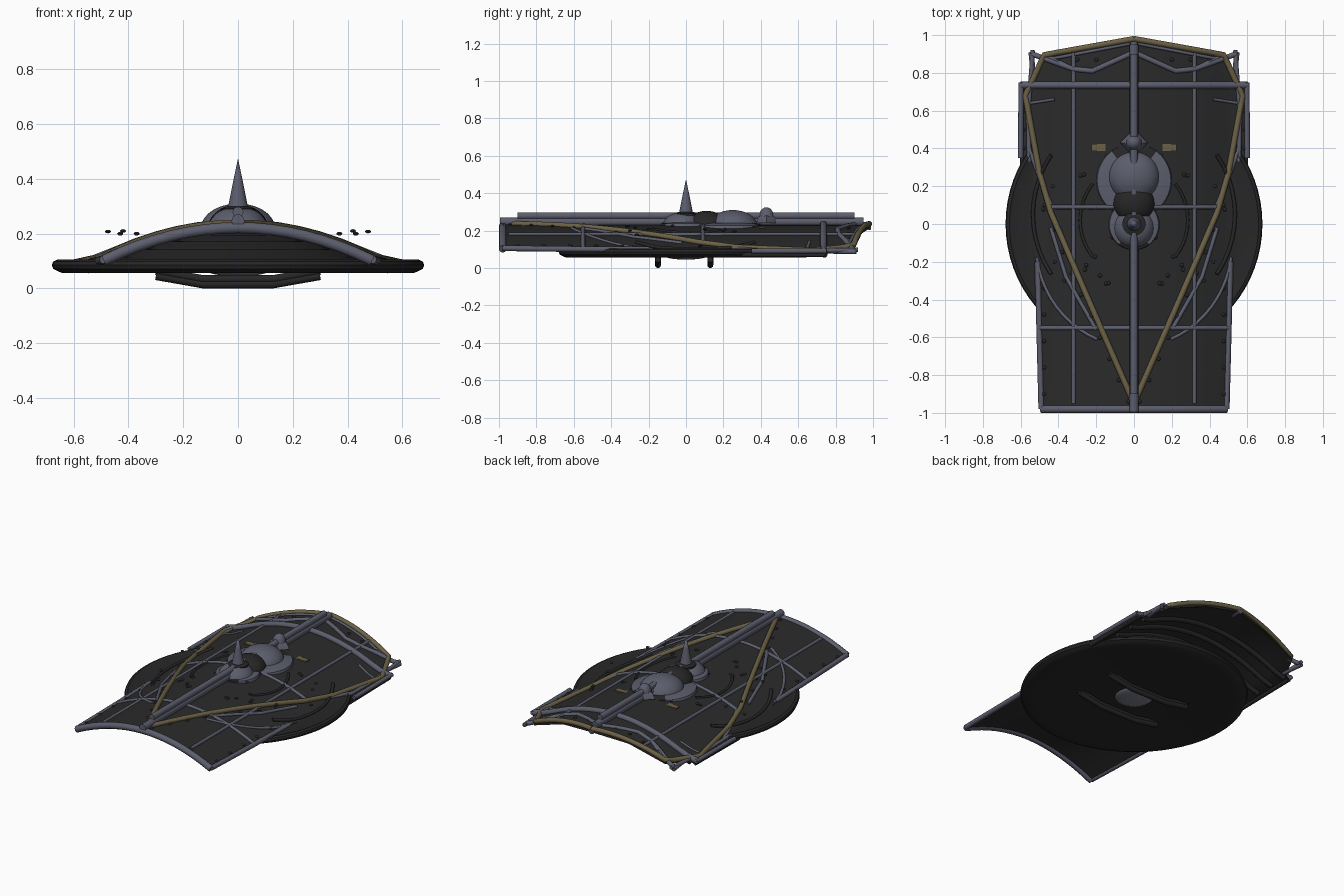
import bpy, bmesh, math, random
from mathutils import Vector

if "Cube" in bpy.data.objects:
    bpy.data.objects.remove(bpy.data.objects["Cube"])

random.seed(4)


def colour(name, rgb):
    m = bpy.data.materials.new(name)
    m.diffuse_color = (*rgb, 1)
    m.use_nodes = True
    m.node_tree.nodes["Principled BSDF"].inputs["Base Color"].default_value = m.diffuse_color
    return m


DARK = colour("charcoal hull", (0.0235, 0.0235, 0.0235))
BLACK = colour("black trim", (0.02, 0.02, 0.021))
SLATE = colour("slate metal", (0.105, 0.11, 0.15))
PALE = colour("pale slate lens", (0.2, 0.205, 0.26))
GOLD = colour("dull gold", (0.15, 0.12, 0.06))


def arch(x):
    """Height of the arched deck at a given x."""
    x = abs(x)
    return 0.222 - 0.5 * x * x if x < 0.5 else 0.097 - 0.22 * (x - 0.5)


def finish(bm, name, mat, smooth=40):
    bmesh.ops.recalc_face_normals(bm, faces=bm.faces)
    me = bpy.data.meshes.new(name)
    bm.to_mesh(me)
    bm.free()
    ob = bpy.data.objects.new(name, me)
    bpy.context.collection.objects.link(ob)
    me.materials.append(mat)
    bpy.context.view_layer.objects.active = ob
    ob.select_set(True)
    bpy.ops.object.shade_smooth_by_angle(angle=math.radians(smooth))
    ob.select_set(False)
    return ob


def tube(name, pts, r, mat, lift=0.008, sides=10):
    """Round bar through points; 2D points are draped over the deck."""
    path = []
    for a, b in zip(pts, pts[1:]):
        n = 8 if len(a) == 2 else 1
        path += [Vector(a).lerp(Vector(b), i / n) for i in range(n)]
    path.append(Vector(pts[-1]))
    path = [Vector((p[0], p[1], arch(p[0]) + lift)) if len(p) == 2 else p for p in path]
    bm = bmesh.new()
    rings = []
    for i, p in enumerate(path):
        d = (path[min(i + 1, len(path) - 1)] - path[max(i - 1, 0)]).normalized()
        u = d.cross(Vector((0, 0, 1))).normalized()
        v = u.cross(d)
        rings.append([bm.verts.new(p + r * (math.cos(t) * u + math.sin(t) * v))
                      for t in (2 * math.pi * k / sides for k in range(sides))])
    for a, b in zip(rings, rings[1:]):
        for k in range(sides):
            bm.faces.new((a[k], a[(k + 1) % sides], b[(k + 1) % sides], b[k]))
    bm.faces.new(rings[0])
    bm.faces.new(rings[-1])
    return finish(bm, name, mat, 50)


def pair(name, pts, r, mat, lift=0.008):
    for side, s in (("right", 1), ("left", -1)):
        tube(f"{name}_{side}", [(s * p[0], *p[1:]) for p in pts], r, mat, lift)


def arc(cy, rx, ry, a0, a1, n=10):
    """Points along an elliptical arc about (0, cy), angles in degrees."""
    angles = [math.radians(a0 + (a1 - a0) * i / n) for i in range(n + 1)]
    return [(rx * math.cos(a), cy + ry * math.sin(a)) for a in angles]


def lathe(name, profile, centre, mat, steps=48):
    """Spin a radius/height profile about a vertical axis."""
    bm = bmesh.new()
    vs = [bm.verts.new((r, 0, z)) for r, z in profile]
    es = [bm.edges.new(e) for e in zip(vs, vs[1:])]
    bmesh.ops.spin(bm, geom=vs + es, cent=(0, 0, 0), axis=(0, 0, 1),
                   angle=2 * math.pi, steps=steps)
    bmesh.ops.remove_doubles(bm, verts=bm.verts, dist=1e-5)
    bmesh.ops.translate(bm, verts=bm.verts, vec=(*centre, 0))
    return finish(bm, name, mat)


def dome(name, y, r, base, top, mat):
    prof = [(r * math.cos(a), base + (top - base) * math.sin(a))
            for a in (math.pi / 2 * i / 10 for i in range(11))]
    prof[-1] = (0, top)
    return lathe(name, prof, (0, y), mat, 32)


def two_tone(ob, cy, limit):
    """Blacken collar faces lying towards the front and back."""
    ob.data.materials.append(BLACK)
    for p in ob.data.polygons:
        p.material_index = int(abs(p.center.y - cy) > limit * math.hypot(p.center.x, p.center.y - cy))


# Arched deck plate, built from half-width stations along y
stations = [(-0.985, 0.49), (-0.6, 0.505), (-0.2, 0.52), (0.1, 0.56), (0.33, 0.6), (0.74, 0.6),
            (0.755, 0.55), (0.9, 0.48), (0.94, 0.24), (0.985, 0)]
bm = bmesh.new()
N = 32
layers = []
for dz in (0.008, -0.008):
    layers.append([[bm.verts.new((x, y, arch(x) + dz))
                    for x in (w * (2 * i / N - 1) for i in range(N + 1))] for y, w in stations])
for rows in layers:
    for a, b in zip(rows, rows[1:]):
        for i in range(N):
            bm.faces.new((a[i], a[i + 1], b[i + 1], b[i]))
top, low = layers
for j in range(len(stations) - 1):
    for i in (0, N):
        bm.faces.new((top[j][i], top[j + 1][i], low[j + 1][i], low[j][i]))
for i in range(N):
    bm.faces.new((top[0][i], top[0][i + 1], low[0][i + 1], low[0][i]))
bmesh.ops.remove_doubles(bm, verts=bm.verts, dist=1e-4)
finish(bm, "deck_plate", DARK, 30)

# Round lower saucer: flat belly, rounded rim, stepped crown under the deck
lathe("saucer", [(0, 0.064), (0.60, 0.058), (0.64, 0.056), (0.66, 0.064), (0.675, 0.072),
                 (0.68, 0.085), (0.675, 0.098), (0.66, 0.105), (0.645, 0.098), (0.56, 0.098),
                 (0.48, 0.098), (0.45, 0.112), (0.41, 0.116), (0.37, 0.142), (0.32, 0.146),
                 (0.28, 0.172), (0.22, 0.175), (0.18, 0.195), (0, 0.205)], (0, 0), BLACK, 72)
dome("belly_lens", 0, 0.115, 0.066, 0.045, PALE)

# Arched ribs under the rear deck
for i, y in enumerate((0.5, 0.62, 0.74)):
    tube(f"under_rib_{i}", [(-0.55, y), (0, y), (0.55, y)], 0.016, BLACK, -0.016)

# Landing skids
for n, y in (("front", -0.15), ("rear", 0.13)):
    for k in range(2):
        tube(f"{n}_skid_{k}", [(x, y, z + 0.018 * k) for x, z in
             ((-0.3, 0.046), (-0.13, 0.016), (0.13, 0.016), (0.3, 0.046))], 0.016, BLACK)

# Central spine
tube("spine_lower", [(0, -0.995, 0.247), (0, 0.95, 0.247)], 0.024, SLATE)
tube("spine_upper", [(0, -0.9, 0.279), (0, 0.9, 0.279)], 0.02, SLATE)
tube("spine_tail", [(0, 0.9, 0.235), (0, 0.99, 0.222)], 0.02, SLATE)

# Edge rails and cross bars
tube("front_rail", [(-0.49, -0.98), (0, -0.98), (0.49, -0.98)], 0.021, SLATE, 0)
tube("front_crossbar", [(-0.5, -0.55), (0, -0.55), (0.5, -0.55)], 0.012, SLATE)
tube("middle_crossbar", [(-0.45, 0.09), (0, 0.09), (0.45, 0.09)], 0.012, SLATE)
tube("rear_crossbar", [(-0.6, 0.735), (0, 0.735), (0.6, 0.735)], 0.019, SLATE, 0.013)
pair("front_side_rail", [(0.49, -0.98), (0.51, -0.2)], 0.016, SLATE, 0.004)
pair("rear_side_rail", [(0.6, 0.35), (0.598, 0.75)], 0.014, SLATE, 0.016)
pair("rear_side_skirt", [(0.59, 0.3), (0.585, 0.74)], 0.014, BLACK, -0.006)
pair("inner_side_rail", [(0.555, 0.33), (0.56, 0.6), (0.535, 0.92)], 0.012, SLATE)
pair("long_stringer", [(0.32, -0.95), (0.32, 0.92)], 0.011, SLATE)
pair("rear_strut", [(0.02, 0.9), (0.22, 0.81), (0.32, 0.82), (0.54, 0.9)], 0.014, SLATE)
pair("rear_brace", [(0.32, 0.82), (0.48, 0.9)], 0.01, SLATE)
pair("rear_edge_rail", [(0.46, 0.87), (0.02, 0.955)], 0.009, SLATE)
pair("tail_horn", [(0.53, 0.76), (0.545, 0.91)], 0.014, SLATE, 0)
pair("diagonal_brace", [(0.2, -0.56), (0.36, -0.28), (0.44, -0.02)], 0.011, SLATE)
pair("curved_brace", arc(-0.1, 0.52, 0.55, -68, -8), 0.009, SLATE)
pair("short_brace", [(0.42, 0.66), (0.55, 0.64)], 0.008, SLATE)
pair("flank_brace", [(0.44, 0.1), (0.5, 0.25), (0.555, 0.4)], 0.012, SLATE)
pair("flank_hoop", arc(0.05, 0.535, 0.55, -35, 35), 0.01, BLACK, 0.012)
pair("inner_hoop", arc(0.02, 0.285, 0.3, -40, 40), 0.008, BLACK)

# Gold piping
pair("gold_piping", [(0, -0.95), (0.25, -0.38), (0.44, 0.06), (0.5, 0.27), (0.575, 0.68),
                     (0.475, 0.895), (0, 0.98)], 0.0155, GOLD, 0.014)

# Small gold vents
for s in (1, -1):
    bm = bmesh.new()
    bmesh.ops.create_cube(bm, size=1)
    bmesh.ops.scale(bm, verts=bm.verts, vec=(0.09, 0.035, 0.008))
    bmesh.ops.translate(bm, verts=bm.verts, vec=(s * 0.18, 0.405, arch(0.18) + 0.009))
    finish(bm, "gold_vent", GOLD)

# Turret group
collar = lathe("rear_collar", [(0, 0.225), (0.2, 0.212), (0.195, 0.228), (0.14, 0.24), (0, 0.24)],
               (0, 0.23), SLATE)
two_tone(collar, 0.23, 0.8)
collar = lathe("front_collar", [(0, 0.225), (0.135, 0.22), (0.13, 0.238), (0.1, 0.245), (0, 0.245)],
               (0, -0.005), SLATE)
two_tone(collar, -0.005, 0.8)
dome("rear_dome", 0.25, 0.135, 0.22, 0.31, SLATE)
dome("middle_dome", 0.11, 0.11, 0.22, 0.306, BLACK)
lathe("front_dome", [(0.11, 0.225), (0.1, 0.25), (0.08, 0.275), (0.05, 0.29), (0, 0.298)],
      (0, -0.02), SLATE)
lathe("spire_ring", [(0.062, 0.28), (0.062, 0.292), (0.045, 0.299), (0, 0.3)], (0, 0), BLACK, 24)
lathe("spire", [(0.04, 0.28), (0.034, 0.31), (0.018, 0.39), (0, 0.475)], (0, 0), SLATE, 24)
dome("tail_bead", 0.43, 0.042, 0.265, 0.325, SLATE)
lathe("tail_bead_skirt", [(0.075, 0.24), (0.06, 0.272), (0.035, 0.285), (0, 0.29)],
      (0, 0.43), SLATE, 4)

# Rivets scattered symmetrically over the deck, plus a few raised studs
bm = bmesh.new()
spots = [(0.475, -0.9 + 0.14 * i, 0) for i in range(6)]
spots += [(0.03 + 0.05 * i, -0.94 + 0.113 * i, 0) for i in range(10)]
spots += [(random.uniform(0.1, 0.3), random.uniform(-0.4, 0.42), 0) for _ in range(10)]
spots += [(0.585, 0.4 + 0.1 * i, 0) for i in range(4)] + [(0.1 * i, 0.87, 0) for i in range(1, 5)]
spots += [(0.37, -0.3, 0.2), (0.42, -0.2, 0.21), (0.43, 0.2, 0.2), (0.475, 0.1, 0.208)]
for x, y, z in spots:
    for s in (1, -1):
        new = bmesh.ops.create_uvsphere(bm, u_segments=8, v_segments=6, radius=0.011)["verts"]
        bmesh.ops.scale(bm, verts=new, vec=(1, 1, 0.6))
        bmesh.ops.translate(bm, verts=new, vec=(s * x, y, z or arch(x) + 0.01))
finish(bm, "rivets", BLACK)
